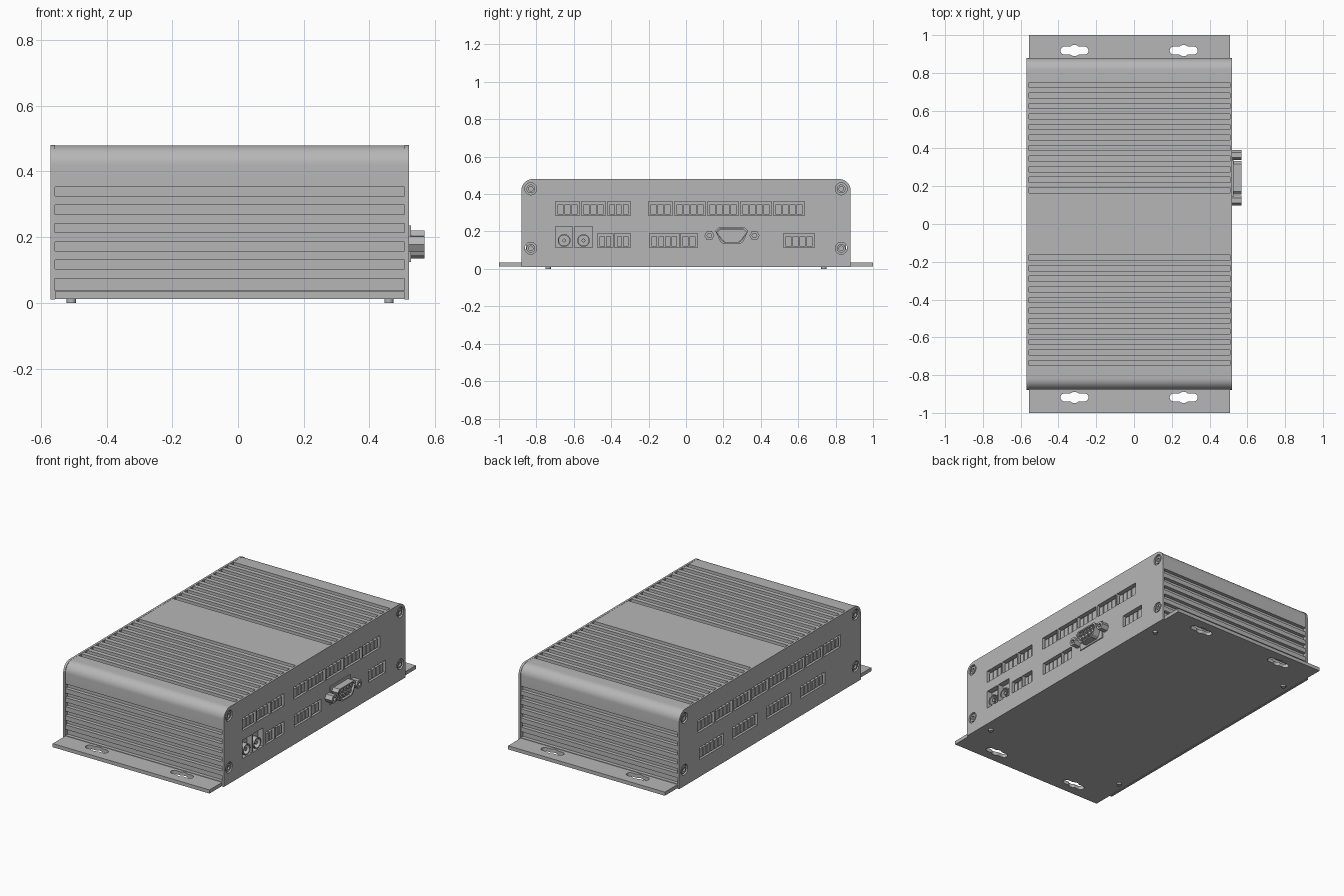
import bpy, bmesh, math

if "Cube" in bpy.data.objects:
    bpy.data.objects.remove(bpy.data.objects["Cube"])

grey = bpy.data.materials.new("grey_metal")
grey.diffuse_color = (0.47, 0.47, 0.47, 1)
grey.use_nodes = True
grey.node_tree.nodes["Principled BSDF"].inputs["Base Color"].default_value = grey.diffuse_color

XR, XL = 0.52, -0.57          # outer faces of the end plates
PLATE = 0.013                 # end plate thickness
POCKET = 0.035                # depth of connector openings


def add_prism(bm, outline, a, b, axis="x"):
    """Solid prism: outline is (y, z) along x, or (x, y) along z."""
    def at(p, t):
        return (t, p[0], p[1]) if axis == "x" else (p[0], p[1], t)
    lo = [bm.verts.new(at(p, a)) for p in outline]
    hi = [bm.verts.new(at(p, b)) for p in outline]
    bm.faces.new(lo[::-1])
    bm.faces.new(hi)
    n = len(lo)
    for i in range(n):
        j = (i + 1) % n
        bm.faces.new((lo[i], lo[j], hi[j], hi[i]))


def add_tube(bm, outer, inner, a, b):
    """Hollow sleeve along x between two matching outlines."""
    loops = [[bm.verts.new((x, *p)) for p in o]
             for o, x in ((outer, a), (outer, b), (inner, b), (inner, a))]
    n = len(outer)
    for k in range(4):
        p, q = loops[k], loops[(k + 1) % 4]
        for i in range(n):
            j = (i + 1) % n
            bm.faces.new((p[i], p[j], q[j], q[i]))


def rect(y0, y1, z0, z1):
    return [(y0, z0), (y1, z0), (y1, z1), (y0, z1)]


def circle(y, z, r, n=24):
    return [(y + r * math.cos(2 * math.pi * i / n),
             z + r * math.sin(2 * math.pi * i / n)) for i in range(n)]


def finish(bm, name, smooth=True):
    bmesh.ops.recalc_face_normals(bm, faces=bm.faces)
    me = bpy.data.meshes.new(name)
    bm.to_mesh(me)
    bm.free()
    me.materials.append(grey)
    ob = bpy.data.objects.new(name, me)
    bpy.context.collection.objects.link(ob)
    if smooth:
        activate(ob)
        bpy.ops.object.shade_smooth_by_angle(angle=math.radians(30))
    return ob


def activate(ob):
    bpy.ops.object.select_all(action="DESELECT")
    ob.select_set(True)
    bpy.context.view_layer.objects.active = ob


def cut(ob, cutter):
    activate(ob)
    m = ob.modifiers.new("cut", "BOOLEAN")
    m.operation, m.solver, m.object = "DIFFERENCE", "EXACT", cutter
    bpy.ops.object.modifier_apply(modifier=m.name)
    bpy.data.objects.remove(cutter)
    bpy.ops.object.shade_smooth_by_angle(angle=math.radians(30))


def corner(w, h, r, n=10):
    """Rounded upper corner on the +y side, going from side to top."""
    return [(w - r + r * math.cos(math.pi / 2 * i / n),
             h - r + r * math.sin(math.pi / 2 * i / n)) for i in range(n + 1)]


def mirrored(half):
    return half + [(-y, z) for y, z in reversed(half)]


# Terminal openings: (y0, y1, z0, z1, number of cells)
UP, LOW = (0.286, 0.361), (0.115, 0.19)
right_terms = [(a, b, *UP, n) for a, b, n in (
    (-0.697, -0.57, 3), (-0.558, -0.43, 3), (-0.42, -0.297, 3), (-0.20, -0.072, 3),
    (-0.061, 0.104, 4), (0.115, 0.28, 4), (0.291, 0.457, 4), (0.468, 0.634, 4))]
right_terms += [(a, b, *LOW, n) for a, b, n in (
    (-0.473, -0.389, 2), (-0.381, -0.297, 2), (-0.195, -0.036, 4),
    (-0.029, 0.061, 2), (0.521, 0.687, 4))]
left_terms = [(0.54 - 0.175 * k, 0.70 - 0.175 * k, *UP, 4) for k in range(8)]
left_terms += [(0.45 - 0.327 * k, 0.685 - 0.327 * k, *LOW, 6) for k in range(4)]
jacks = [(-0.697, -0.606), (-0.596, -0.50)]
screws = [(s * 0.83, z) for s in (-1, 1) for z in (0.11, 0.428)]

# Finned housing: one extruded profile with grooves on top and both sides
W, H, D, P = 0.877, 0.479, 0.022, 0.0557
half = [(W, 0.033)]
for k in reversed(range(6)):
    hi = 0.353 - P * k
    lo = 0.037 if k == 5 else hi - P / 2
    half += [(W, lo), (W - D, lo), (W - D, hi), (W, hi)]
half += corner(W, H, 0.06)
for k in range(11):
    hi = 0.75 - P * k
    lo = hi - P / 2
    half += [(hi, H), (hi, H - D), (lo, H - D), (lo, H)]
bm = bmesh.new()
add_prism(bm, mirrored(half), XL + PLATE, XR - PLATE)
housing = finish(bm, "finned_housing")


def pockets(side, with_screws):
    """Cutter for all openings of one end."""
    face, s = (XR, 1) if side == "right" else (XL, -1)
    bm = bmesh.new()
    a, b = face - s * POCKET, face + s * 0.02
    for y0, y1, z0, z1, n in (right_terms if s > 0 else left_terms):
        add_prism(bm, rect(y0, y1, z0, z1), a, b)
    if s > 0:
        for y0, y1 in jacks:
            add_prism(bm, rect(y0, y1, 0.115, 0.227), a, b)
    if with_screws:
        for y, z in screws:
            add_prism(bm, circle(y, z, 0.032), a, b)
    return finish(bm, "cutter", False)


for side, face, s, terms in (("right", XR, 1, right_terms), ("left", XL, -1, left_terms)):
    cut(housing, pockets(side, False))
    # End plate with openings
    bm = bmesh.new()
    add_prism(bm, mirrored([(0.88, 0.01)] + corner(0.88, 0.48, 0.06)), face - s * PLATE, face)
    cut(finish(bm, side + "_end_plate"), pockets(side, True))
    # Terminal cells inside the openings
    bm = bmesh.new()
    for y0, y1, z0, z1, n in terms:
        w = (y1 - y0 - 0.016) / n
        for i in range(n):
            y = y0 + 0.008 + i * w
            add_prism(bm, rect(y + 0.003, y + w - 0.003, z0 + 0.005, z1 - 0.017),
                      face - s * POCKET, face - s * 0.008)
    finish(bm, side + "_terminal_cells", False)
    # Socket head screws in the corners
    bm = bmesh.new()
    for y, z in screws:
        add_tube(bm, circle(y, z, 0.023), circle(y, z, 0.012), face - s * PLATE, face - s * 0.003)
    finish(bm, side + "_corner_screws")

# Round power jacks
bm = bmesh.new()
for y0, y1 in jacks:
    c = (y0 + y1) / 2
    add_tube(bm, circle(c, 0.152, 0.034), circle(c, 0.152, 0.028), XR - POCKET, XR - 0.004)
    add_prism(bm, circle(c, 0.152, 0.01, 12), XR - POCKET, XR - 0.01)
finish(bm, "power_jacks")


# Serial port: flange, D-shaped shell, insert, sockets and hex posts
def d_shape(k):
    """D outline shrunk inward by k, with clipped corners."""
    cy, t, b = 0.2445, 0.22 - k, 0.135 + k
    w, n, c = 0.088 - k, 0.062 - k, 0.016
    pts = [(n - c, b), (n, b + c * 0.7), (w, t - c), (w - c, t)]
    return [(cy + y, z) for y, z in pts] + [(cy - y, z) for y, z in reversed(pts)]


bm = bmesh.new()
add_prism(bm, rect(0.142, 0.34, 0.125, 0.235), XR - 0.005, XR + 0.006)
add_tube(bm, d_shape(0), d_shape(0.008), XR, 0.568)
add_prism(bm, d_shape(0.009), XR, 0.555)
finish(bm, "serial_port_shell", False)
bm = bmesh.new()
for count, z in ((5, 0.193), (4, 0.163)):
    for i in range(count):
        y = 0.2445 + (i - (count - 1) / 2) * 0.028
        add_tube(bm, circle(y, z, 0.0105, 12), circle(y, z, 0.006, 12), 0.55, 0.562)
finish(bm, "serial_port_sockets")
bm = bmesh.new()
for y in (0.125, 0.366):
    add_tube(bm, circle(y, 0.178, 0.027, 6), circle(y, 0.178, 0.013, 6), XR - 0.005, 0.568)
    add_prism(bm, circle(y, 0.178, 0.014, 6), XR - 0.005, 0.54)
finish(bm, "serial_port_posts", False)

# Base plate with keyhole mounting slots
X0, X1 = XL + PLATE, XR - PLATE
bm = bmesh.new()
add_prism(bm, [(X0, -1), (X1, -1), (X1, 1), (X0, 1)], 0.012, 0.034, "z")
base = finish(bm, "base_plate", False)
L, r, R = 0.074, 0.021, 0.03


def slot_height(x):
    over = max(0, abs(x) - (L - r))
    return max(math.sqrt(max(0, r * r - over * over)), math.sqrt(max(0, R * R - x * x)))


xs = [-L * math.cos(math.pi * i / 30) for i in range(1, 30)]
upper = [(x, slot_height(x)) for x in xs]
slot = [(-L, 0)] + upper + [(L, 0)] + [(x, -h) for x, h in reversed(upper)]
bm = bmesh.new()
for cx in (-0.315, 0.263):
    for cy in (-0.918, 0.918):
        add_prism(bm, [(cx + x, cy + y) for x, y in slot], -0.02, 0.06, "z")
cut(base, finish(bm, "cutter", False))

# Small screw heads under the base
bm = bmesh.new()
for x in (-0.507, 0.459):
    for y in (-0.737, 0.737):
        add_prism(bm, circle(x, y, 0.014, 16), 0, 0.014, "z")
finish(bm, "base_screws")
